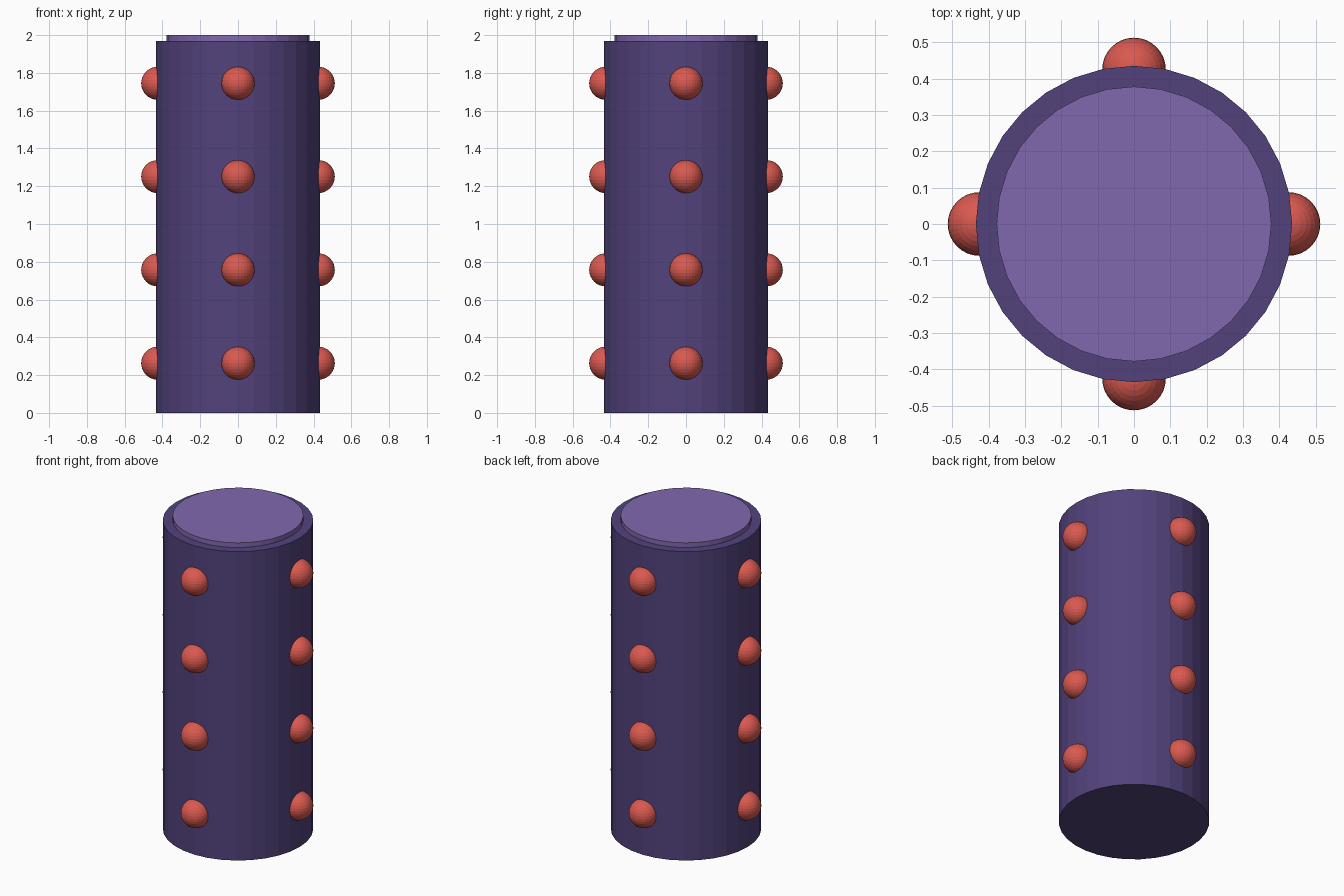
import bpy, math

if "Cube" in bpy.data.objects:
    bpy.data.objects.remove(bpy.data.objects["Cube"])

def material(name, color):
    m = bpy.data.materials.new(name)
    m.diffuse_color = (*color, 1)
    m.use_nodes = True
    m.node_tree.nodes["Principled BSDF"].inputs["Base Color"].default_value = m.diffuse_color
    return m

purple = material("dark_purple", (0.085, 0.055, 0.2))
lilac = material("light_purple", (0.22, 0.14, 0.42))
red = material("red", (0.7, 0.1, 0.08))

def finish(name, mat):
    ob = bpy.context.object
    ob.name = name
    ob.data.materials.append(mat)

def cylinder(name, radius, z0, z1, mat):
    bpy.ops.mesh.primitive_cylinder_add(vertices=32, radius=radius, depth=z1 - z0,
                                        location=(0, 0, (z0 + z1) / 2))
    finish(name, mat)

# Column body and raised top disc
cylinder("column", 0.435, 0, 1.97, purple)
cylinder("top_disc", 0.378, 1.94, 2.0, lilac)

# Four rows of four half-sunk studs
for row in range(4):
    for side in range(4):
        a = side * math.pi / 2
        bpy.ops.mesh.primitive_uv_sphere_add(
            segments=32, ring_count=16, radius=0.0875,
            location=(0.425 * math.cos(a), 0.425 * math.sin(a), 0.263 + row * 0.494))
        finish(f"stud_{row + 1}_{side + 1}", red)
